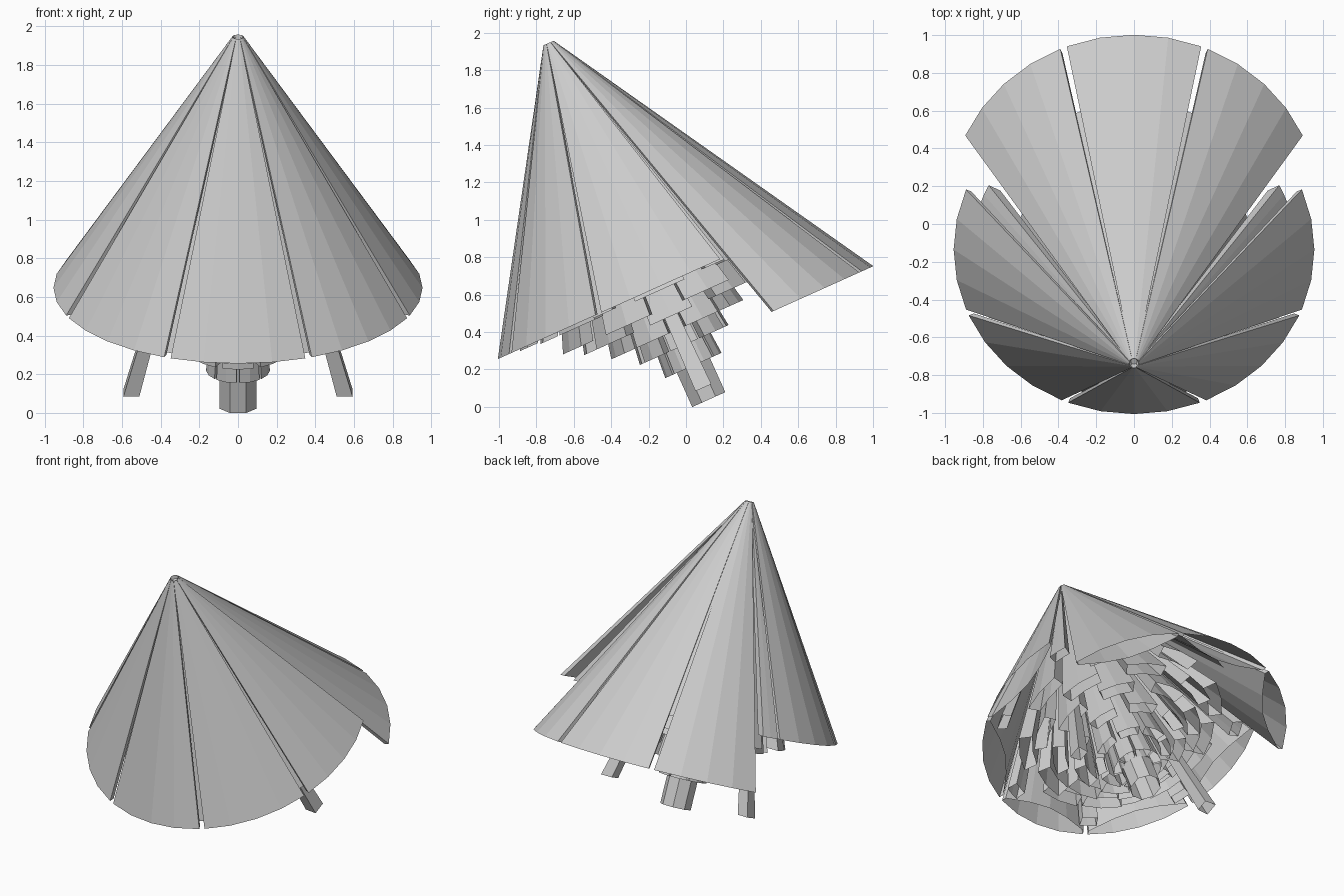
import bpy, bmesh
from math import sin, cos, radians

if "Cube" in bpy.data.objects:
    bpy.data.objects.remove(bpy.data.objects["Cube"])

TILT = radians(24.2)
APEX = (-0.735, 1.945)      # y, z of the tip


def place(angle, r, t, shift=0.0):
    """Point at angle (0 = front), radius r, depth t down the tilted axis."""
    a = radians(angle)
    u = shift - r * cos(a)
    return (r * sin(a),
            APEX[0] + u * cos(TILT) + t * sin(TILT),
            APEX[1] + u * sin(TILT) - t * cos(TILT))


def petal(name, angle, half, r, t, mid, edge, shift=0.0, segs=4, top=0.03):
    """Hollow crescent cone slice, open below; mid/edge = inner wall ratios."""
    bm = bmesh.new()
    steps = [-1 + 2 * i / segs for i in range(segs + 1)]

    def ring(rad, d, s, inner=False):
        walls = [mid + (edge - mid) * f * f if inner else 1 for f in steps]
        return [bm.verts.new(place(angle + half * f, rad * w, d, s))
                for f, w in zip(steps, walls)]

    ot, ob = ring(top, 0, 0), ring(r, t, shift)
    it, ib = ring(top, 0.02, 0, True), ring(r, t, shift, True)
    for i in range(segs):
        j = i + 1
        bm.faces.new((ot[i], ot[j], ob[j], ob[i]))
        bm.faces.new((it[j], it[i], ib[i], ib[j]))
        bm.faces.new((ot[j], ot[i], it[i], it[j]))
    for k in (0, segs):
        bm.faces.new((ot[k], ob[k], ib[k], it[k]))
    finish(name, bm)


def finish(name, bm):
    bmesh.ops.recalc_face_normals(bm, faces=bm.faces)
    mesh = bpy.data.meshes.new(name)
    bm.to_mesh(mesh)
    bm.free()
    bpy.context.collection.objects.link(bpy.data.objects.new(name, mesh))


# Outer petals: five short ones round the front, three long ones at the back
for k in range(8):
    a = k * 45
    if k in (3, 4, 5):
        petal("back_petal", a, 21.4, 0.975, 1.80, 0.84, 0.97, shift=0.12)
    else:
        petal("outer_petal", a, 21.4, 0.955, 1.43, 0.84, 0.97, shift=0.015)

# Inner petals: each layer narrower and longer, staggered between the last
layers = [  # depth, radius, start angle, half width, inner wall ratio
    (1.44, 0.86, 22.5, 4, 0.92),
    (1.45, 0.70, 0, 12, 0.87),
    (1.55, 0.62, 22.5, 13, 0.86),
    (1.60, 0.51, 0, 14, 0.83),
    (1.68, 0.39, 22.5, 15, 0.80),
    (1.77, 0.26, 0, 18, 0.75),
    (1.89, 0.165, 22.5, 20, 0.65),
]
for t, r, start, half, wall in layers:
    for k in range(8):
        petal("inner_petal", start + 45 * k, half, r, t, wall, wall,
              segs=2, top=0.025)

# Two slender side filaments
for side in (-90, 90):
    petal("filament", side, 4.5, 0.595, 2.02, 0.86, 0.86, segs=1, top=0.025)

# Central eight-sided pistil, open at the end
bm = bmesh.new()
rings = [[bm.verts.new(place(22.5 + 45 * k, r, t)) for k in range(8)]
         for r, t in ((0.02, 0.02), (0.105, 1.75), (0.105, 2.09))]
for lo, hi in zip(rings, rings[1:]):
    for k in range(8):
        bm.faces.new((lo[k], lo[(k + 1) % 8], hi[(k + 1) % 8], hi[k]))
bm.faces.new(rings[0])
finish("pistil", bm)
